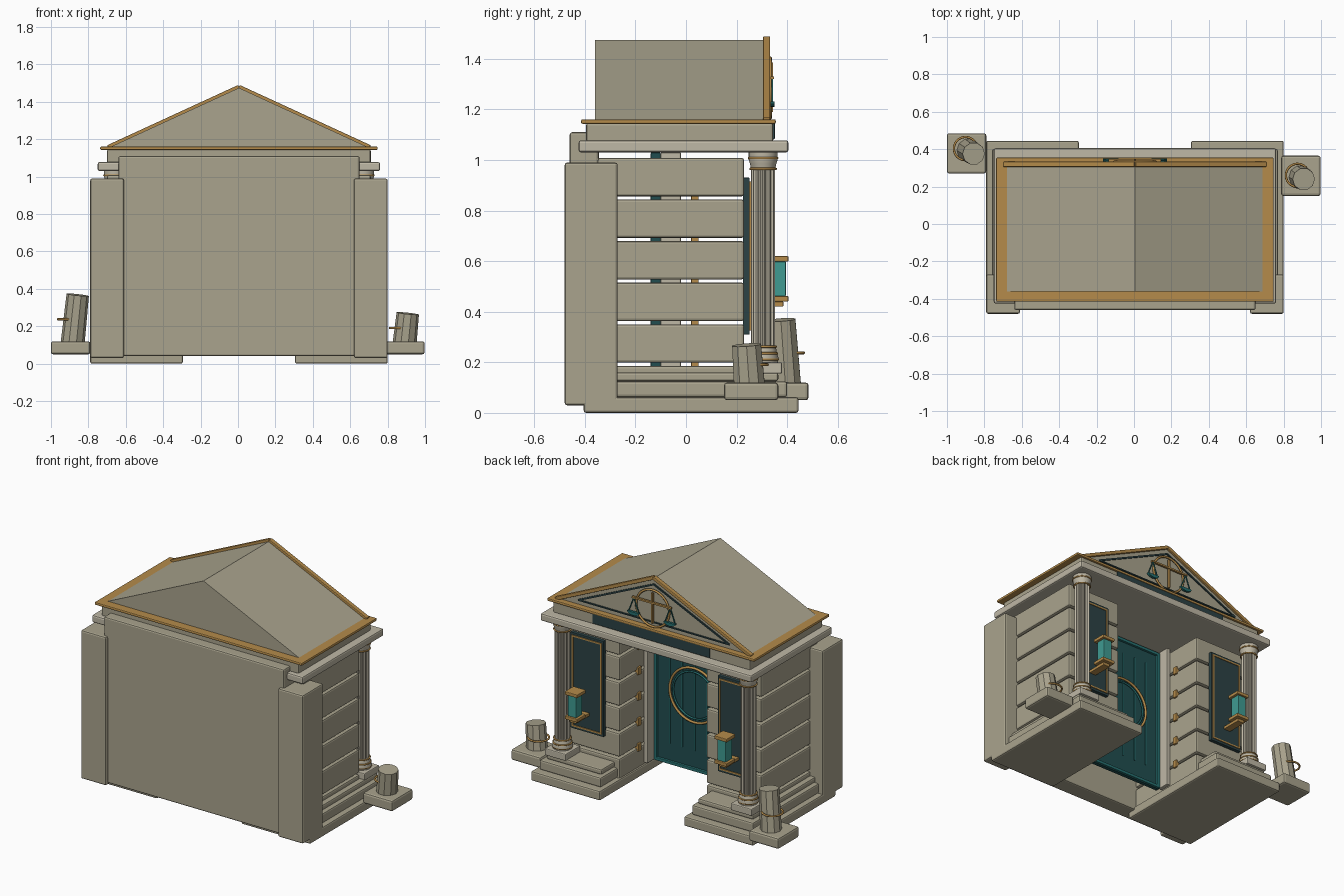
import bpy, bmesh
from math import pi, sin, cos, atan2, hypot, radians
from mathutils import Matrix, Vector

if "Cube" in bpy.data.objects:
    bpy.data.objects.remove(bpy.data.objects["Cube"])

CX = 0.005  # building axis


def material(name, r, g, b):
    m = bpy.data.materials.new(name)
    m.diffuse_color = (r, g, b, 1)
    m.use_nodes = True
    m.node_tree.nodes["Principled BSDF"].inputs["Base Color"].default_value = m.diffuse_color
    return m


STONE = material("stone", 0.40, 0.37, 0.27)
PALE = material("pale_stone", 0.52, 0.48, 0.38)
GOLD = material("brass", 0.46, 0.26, 0.07)
DARK = material("dark_panel", 0.025, 0.055, 0.06)
DOOR = material("door_teal", 0.015, 0.075, 0.08)
TEAL = material("bright_teal", 0.05, 0.33, 0.29)
TRIM = material("teal_trim", 0.02, 0.16, 0.16)


def finish(name, bm, mat, bevel=0.0, smooth=False):
    bmesh.ops.recalc_face_normals(bm, faces=bm.faces[:])
    me = bpy.data.meshes.new(name)
    bm.to_mesh(me)
    bm.free()
    ob = bpy.data.objects.new(name, me)
    bpy.context.collection.objects.link(ob)
    me.materials.append(mat)
    if smooth:
        for p in me.polygons:
            p.use_smooth = True
    if bevel:
        b = ob.modifiers.new("bevel", "BEVEL")
        b.width, b.segments = bevel, 2
    return ob


def box(name, x, y, z, mat=STONE, bevel=0.01):
    """Box from (min, max) ranges; x is relative to the building axis."""
    bm = bmesh.new()
    bmesh.ops.create_cube(bm, size=1)
    for v in bm.verts:
        v.co = [r[0] + (c + 0.5) * (r[1] - r[0]) for c, r in zip(v.co, ((x[0] + CX, x[1] + CX), y, z))]
    return finish(name, bm, mat, bevel)


def sides(name, x, y, z, mat=STONE, bevel=0.01):
    """Mirrored pair of boxes."""
    box("right_" + name, x, y, z, mat, bevel)
    box("left_" + name, (-x[1], -x[0]), y, z, mat, bevel)


def prism(name, pts, depth, mat, bevel=0.0):
    """Polygon in (x, z) extruded from y0 to y1."""
    bm = bmesh.new()
    f = bm.faces.new([bm.verts.new((px + CX, depth[0], pz)) for px, pz in pts])
    g = bmesh.ops.extrude_face_region(bm, geom=[f])
    for v in g["geom"]:
        if isinstance(v, bmesh.types.BMVert):
            v.co.y = depth[1]
    return finish(name, bm, mat, bevel)


def bar(name, a, b, y, w, mat, bevel=0.0):
    """Straight strip between two (x, z) points."""
    dx, dz = b[0] - a[0], b[1] - a[1]
    n = hypot(dx, dz)
    ox, oz = -dz / n * w / 2, dx / n * w / 2
    return prism(name, [(a[0] + ox, a[1] + oz), (b[0] + ox, b[1] + oz),
                        (b[0] - ox, b[1] - oz), (a[0] - ox, a[1] - oz)], y, mat, bevel)


def lathe(name, prof, x, y, mat, n=32, smooth=True, tilt=None, flute=0.0):
    """Closed revolved profile of (radius, z) points."""
    bm = bmesh.new()
    rings = []
    for r, z in prof:
        rings.append([bm.verts.new(((r - flute * (i % 4 > 1)) * cos(2 * pi * i / n),
                                    (r - flute * (i % 4 > 1)) * sin(2 * pi * i / n), z)) for i in range(n)])
    for a, b in zip(rings, rings[1:]):
        for i in range(n):
            bm.faces.new((a[i], a[(i + 1) % n], b[(i + 1) % n], b[i]))
    bm.faces.new(rings[0])
    bm.faces.new(rings[-1])
    ob = finish(name, bm, mat)
    ob.location = (x, y, 0)
    if smooth:
        bpy.context.view_layer.objects.active = ob
        ob.select_set(True)
        bpy.ops.object.shade_smooth_by_angle(angle=radians(35))
        ob.select_set(False)
    if tilt:
        ob.location.z = tilt[2]
        ob.rotation_euler = (tilt[0], tilt[1], 0)
    return ob


def ring(name, loc, R, r, mat, upright=False, n=40, m=8):
    bm = bmesh.new()
    vs = [[bm.verts.new(((R + r * cos(2 * pi * j / m)) * cos(2 * pi * i / n),
                         (R + r * cos(2 * pi * j / m)) * sin(2 * pi * i / n),
                         r * sin(2 * pi * j / m))) for j in range(m)] for i in range(n)]
    for i in range(n):
        for j in range(m):
            k, l = (i + 1) % n, (j + 1) % m
            bm.faces.new((vs[i][j], vs[k][j], vs[k][l], vs[i][l]))
    ob = finish(name, bm, mat, smooth=True)
    ob.location = loc
    if upright:
        ob.rotation_euler.x = pi / 2
    return ob


# back wall and corner piers
box("back_wall", (-0.645, 0.645), (-0.46, -0.345), (0.04, 1.11))
sides("corner_pier", (0.615, 0.795), (-0.48, -0.27), (0.03, 0.99))

# stepped bases on either side of the entrance
sides("lower_step", (0.30, 0.795), (-0.405, 0.445), (0.0, 0.062))
sides("middle_step", (0.325, 0.765), (-0.38, 0.40), (0.062, 0.125))
sides("upper_step", (0.345, 0.74), (-0.36, 0.365), (0.125, 0.16))

# coursed wing walls with brass pins in the joints
for i in range(6):
    z = 0.034 + i * 0.1645
    sides(f"wall_course_{i}", (0.31, 0.705), (-0.35, 0.23), (z, z + 0.152))
    if i:
        sides(f"joint_pin_{i}", (0.298, 0.325), (0.02, 0.05), (z - 0.03, z + 0.02), GOLD, 0.003)
sides("door_jamb", (0.285, 0.312), (-0.10, -0.02), (0.07, 1.03), PALE, 0.005)

# recessed door
box("door_leaf", (-0.30, 0.30), (-0.14, -0.10), (0.08, 1.03), DOOR, 0.005)
for i in range(5):
    x = -0.18 + 0.09 * i
    box(f"door_seam_{i}", (x - 0.004, x + 0.004), (-0.102, -0.094), (0.2, 0.92), TRIM, 0)
sides("door_frame_side", (0.265, 0.285), (-0.105, -0.085), (0.08, 1.02), TRIM, 0.003)
box("door_frame_bottom", (-0.285, 0.285), (-0.105, -0.085), (0.07, 0.09), TRIM, 0.003)
box("door_frame_top", (-0.285, 0.285), (-0.105, -0.085), (1.0, 1.02), TRIM, 0.003)
ring("door_ring_outer", (CX, -0.09, 0.56), 0.175, 0.008, GOLD, True)
ring("door_ring_inner", (CX, -0.09, 0.56), 0.15, 0.006, TRIM, True)

# framed side panels and lanterns
sides("side_panel", (0.41, 0.645), (0.225, 0.252), (0.31, 0.93), DARK, 0.003)
for n, x in (("inner", 0.425), ("outer", 0.63)):
    sides("panel_trim_" + n, (x - 0.005, x + 0.005), (0.25, 0.257), (0.33, 0.91), GOLD, 0)
for n, z in (("bottom", 0.33), ("top", 0.91)):
    sides("panel_trim_" + n, (0.42, 0.635), (0.25, 0.257), (z - 0.005, z + 0.005), GOLD, 0)
sides("lantern_bracket", (0.51, 0.56), (0.25, 0.385), (0.42, 0.44), GOLD, 0.003)
sides("lantern_base", (0.49, 0.58), (0.315, 0.405), (0.44, 0.462), GOLD, 0.004)
sides("lantern_glass", (0.505, 0.565), (0.33, 0.395), (0.462, 0.598), TEAL, 0.003)
sides("lantern_cap", (0.49, 0.58), (0.315, 0.405), (0.598, 0.62), GOLD, 0.004)

# fluted columns
sides("column_plinth", (0.59, 0.74), (0.23, 0.38), (0.155, 0.20), PALE, 0.006)
for s, side in ((-1, "left"), (1, "right")):
    x, y = CX + s * 0.665, 0.305
    lathe(side + "_column_shaft", [(0.047, 0.25), (0.047, 0.98)], x, y, PALE, 48, False, flute=0.008)
    lathe(side + "_column_base", [(0.058, 0.2), (0.062, 0.215), (0.055, 0.235), (0.05, 0.265)], x, y, PALE)
    lathe(side + "_column_capital", [(0.048, 0.965), (0.052, 0.985), (0.057, 1.0), (0.057, 1.03)], x, y, PALE)
    for i, (z, r) in enumerate(((0.212, 0.058), (0.235, 0.055), (0.262, 0.05), (0.965, 0.05), (1.008, 0.056))):
        ring(f"{side}_column_band_{i}", (x, y, z), r, 0.005, GOLD)

# entablature
box("architrave", (-0.755, 0.755), (-0.425, 0.405), (1.03, 1.078), PALE)
box("frieze", (-0.705, 0.705), (-0.395, 0.345), (1.07, 1.147))
box("frieze_panel", (-0.42, 0.42), (0.325, 0.351), (1.082, 1.147), DARK, 0.003)
box("cornice", (-0.742, 0.742), (-0.415, 0.355), (1.143, 1.161), GOLD, 0.006)

# roof and pediment
prism("roof", [(-0.685, 1.16), (0.685, 1.16), (0, 1.475)], (-0.36, 0.318), STONE)
for s, side in ((-1, "left"), (1, "right")):
    bar(side + "_rake", (s * 0.70, 1.158), (0, 1.48), (0.305, 0.333), 0.022, GOLD, 0.004)
    bar(side + "_inner_rake", (s * 0.54, 1.19), (0, 1.435), (0.315, 0.325), 0.01, DARK)
bar("inner_sill", (-0.54, 1.19), (0.54, 1.19), (0.315, 0.325), 0.008, DARK)

# balance emblem on the pediment
ring("emblem_ring", (CX, 0.333, 1.285), 0.118, 0.007, GOLD, True)
bar("balance_staff", (0, 1.19), (0, 1.385), (0.33, 0.344), 0.012, GOLD)
bar("balance_beam", (-0.14, 1.325), (0.14, 1.325), (0.334, 0.348), 0.011, GOLD)
for s, side in ((-1, "left"), (1, "right")):
    for k in (-1, 1):
        bar(f"{side}_pan_cord_{k}", (s * 0.13, 1.325), (s * 0.13 + k * 0.036, 1.23), (0.338, 0.344), 0.005, TRIM)
    prism(side + "_pan", [(s * 0.13 + 0.042 * cos(a * pi / 8), 1.232 - 0.022 * sin(a * pi / 8)) for a in range(9)],
          (0.334, 0.35), TRIM)

# leaning broken posts on their plinths
for side, px, py, bx, by, h in (("left", -0.895, 0.3775, -0.883, 0.393, 0.25),
                                ("right", 0.8925, 0.2575, 0.892, 0.25, 0.15)):
    box(side + "_post_plinth", (px - 0.1055 - CX, px + 0.1055 - CX), (py - 0.1075, py + 0.1075), (0.05, 0.12), STONE, 0.012)
    lathe(side + "_broken_post", [(0.064, -0.01), (0.06, h)], bx, by, STONE, 10, False,
          tilt=(radians(4), radians(6), 0.12))
    ring(side + "_post_band", (bx - 0.018, by + 0.01, 0.12 + h * 0.47), 0.062, 0.006, GOLD)
